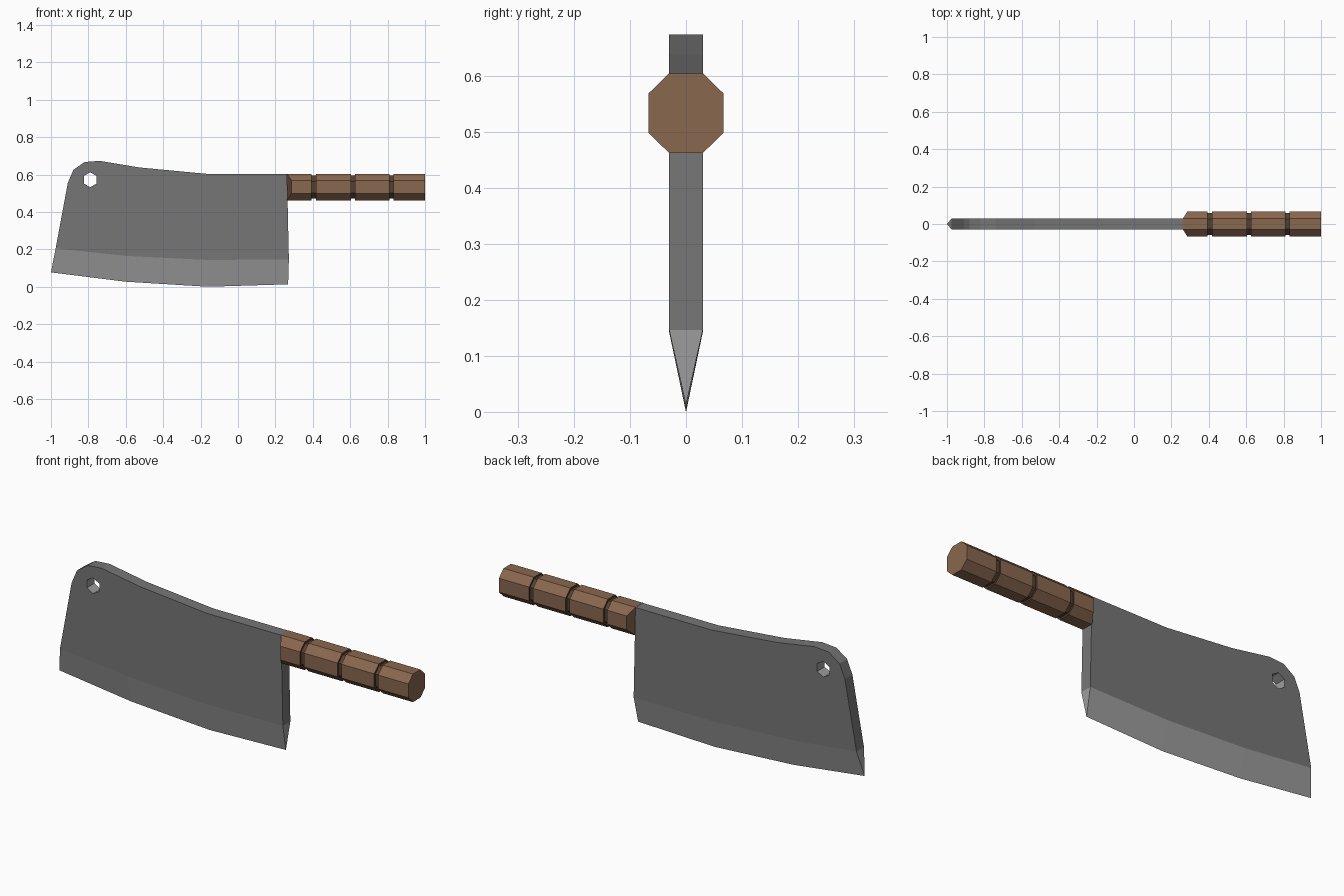
import bpy, bmesh
from math import sin, cos, pi

if "Cube" in bpy.data.objects:
    bpy.data.objects.remove(bpy.data.objects["Cube"])


def material(name, rgb):
    m = bpy.data.materials.new(name)
    m.use_nodes = True
    m.diffuse_color = (*rgb, 1)
    m.node_tree.nodes["Principled BSDF"].inputs["Base Color"].default_value = (*rgb, 1)
    return m


steel = material("dark steel", (0.18, 0.18, 0.18))
bright = material("ground steel", (0.34, 0.34, 0.34))
wood = material("brown wood", (0.25, 0.135, 0.077))
groove = material("dark wood", (0.085, 0.05, 0.03))


def finish(name, bm, mats):
    bmesh.ops.recalc_face_normals(bm, faces=bm.faces)
    mesh = bpy.data.meshes.new(name)
    bm.to_mesh(mesh)
    bm.free()
    for m in mats:
        mesh.materials.append(m)
    obj = bpy.data.objects.new(name, mesh)
    bpy.context.collection.objects.link(obj)
    return obj


def loft(bm, rings):
    """Skin equal-sized rings and cap both ends; returns the side faces per span."""
    rows = [[bm.verts.new(p) for p in ring] for ring in rings]
    n = len(rows[0])
    spans = []
    for a, b in zip(rows, rows[1:]):
        spans.append([bm.faces.new((a[i], a[(i + 1) % n], b[(i + 1) % n], b[i]))
                      for i in range(n)])
    bm.faces.new(rows[0])
    bm.faces.new(rows[-1])
    return spans


HALF = 0.03  # half the blade thickness

# Blade profile: shoulder line where the grind starts, then the spine
shoulder = [(-0.975, 0.205), (-0.6, 0.165), (-0.16, 0.143), (0.272, 0.147)]
spine = [(0.262, 0.603), (-0.16, 0.603), (-0.53, 0.638), (-0.74, 0.673),
         (-0.82, 0.667), (-0.88, 0.625), (-0.91, 0.555)]
hole_x, hole_z, hole_r = -0.79, 0.572, 0.04
hole = [(hole_x + hole_r * sin(i * pi / 3), hole_z + hole_r * cos(i * pi / 3))
        for i in range(6)]

# Blade plate with hexagonal hanging hole
bm = bmesh.new()
edges = []
for loop in (shoulder + spine, hole):
    vs = [bm.verts.new((x, -HALF, z)) for x, z in loop]
    edges += [bm.edges.new((vs[i - 1], vs[i])) for i in range(len(vs))]
bmesh.ops.triangle_fill(bm, edges=edges, use_beauty=True)
back = bmesh.ops.extrude_face_region(bm, geom=bm.faces[:], use_keep_orig=True)
bmesh.ops.translate(bm, vec=(0, 2 * HALF, 0),
                    verts=[v for v in back["geom"] if isinstance(v, bmesh.types.BMVert)])
for f in bm.faces:
    if all((v.co.x - hole_x) ** 2 + (v.co.z - hole_z) ** 2 < 0.0025 for v in f.verts):
        f.material_index = 1
finish("blade", bm, [steel, bright])

# Cutting edge: wedge sections from the shoulder down to the sharp line
tips = [(-1.0, 0.077), (-0.6, 0.027), (-0.16, 0.0), (0.268, 0.013)]
bm = bmesh.new()
loft(bm, [[(sx, -HALF, sz), (tx, 0, tz), (sx, HALF, sz)]
          for (sx, sz), (tx, tz) in zip(shoulder, tips)])
finish("cutting_edge", bm, [bright])

# Octagonal handle with three recessed grooves
quarter = [(0.067, 0.035), (0.03, 0.071)]
octagon = quarter + [(-y, z) for y, z in reversed(quarter)]
octagon += [(-y, -z) for y, z in octagon]


def ring(x, inset=0.0, slant=0.0):
    k = 1 - inset / 0.07
    return [(x + (slant if abs(y) > 0.05 else 0), y * k, 0.533 + z * k)
            for y, z in octagon]


rings = [ring(0.262, slant=0.023)]
for x in (0.405, 0.615, 0.82):
    rings += [ring(x - 0.011), ring(x - 0.011, 0.009),
              ring(x + 0.011, 0.009), ring(x + 0.011)]
rings.append(ring(1.0))
bm = bmesh.new()
for i, span in enumerate(loft(bm, rings)):
    for f in span:
        f.material_index = 0 if i % 4 == 0 else 1
finish("handle", bm, [wood, groove])
